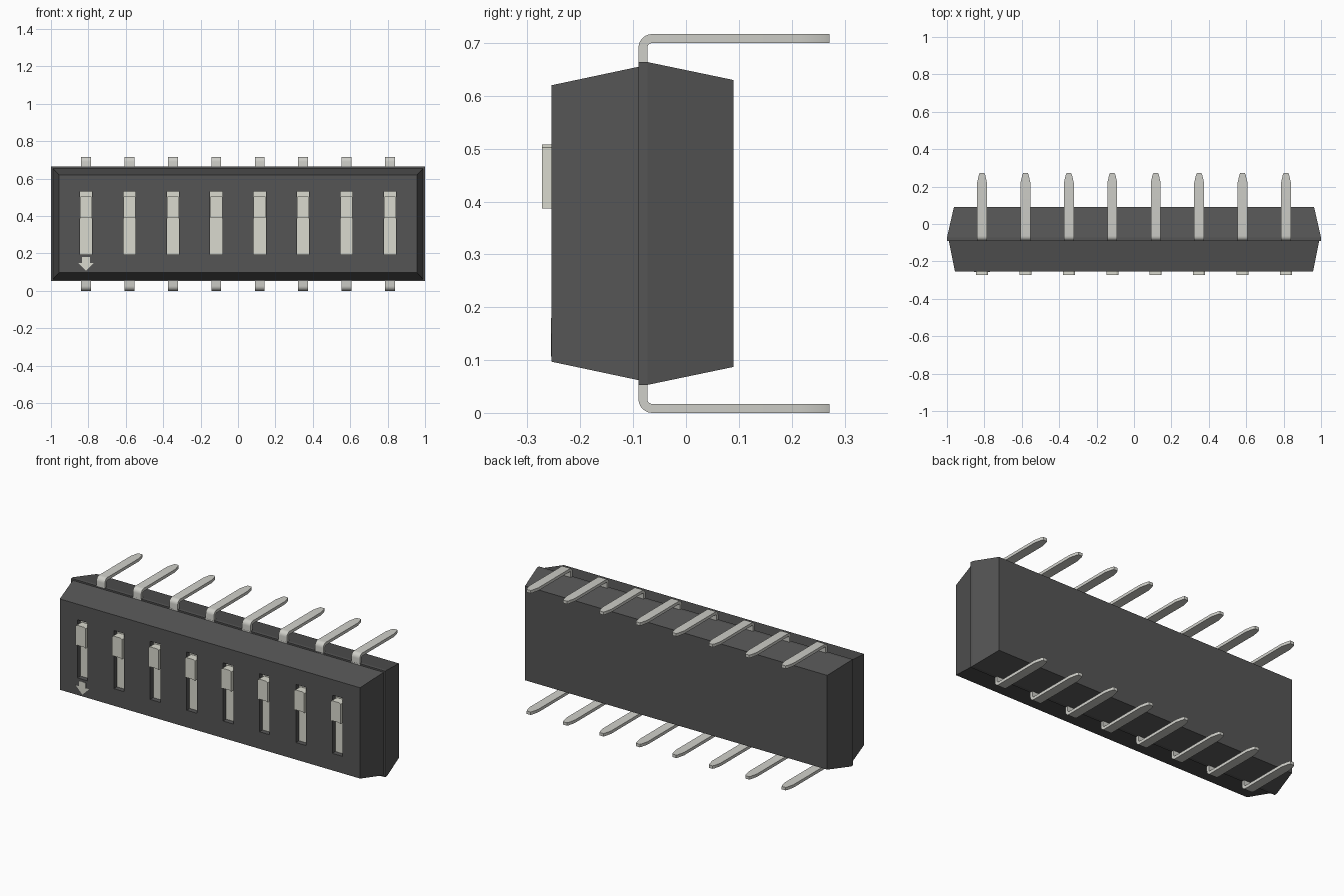
import bpy, bmesh, math

if "Cube" in bpy.data.objects:
    bpy.data.objects.remove(bpy.data.objects["Cube"])

MID = 0.3585                      # height of the horizontal symmetry plane
XS = [-0.8125 + i * 1.625 / 7 for i in range(8)]


def material(name, c):
    m = bpy.data.materials.new(name)
    m.diffuse_color = (*c, 1)
    m.use_nodes = True
    m.node_tree.nodes["Principled BSDF"].inputs["Base Color"].default_value = m.diffuse_color
    return m


DARK = material("dark_plastic", (0.09, 0.09, 0.09))
LIGHT = material("pale_plastic", (0.70, 0.70, 0.62))
METAL = material("tin", (0.62, 0.62, 0.58))


def loft(name, rings, mat):
    """Closed solid through a list of equal-length point rings."""
    bm = bmesh.new()
    vs = [[bm.verts.new(p) for p in r] for r in rings]
    n = len(rings[0])
    for a, b in zip(vs, vs[1:]):
        for i in range(n):
            j = (i + 1) % n
            bm.faces.new((a[i], a[j], b[j], b[i]))
    bm.faces.new(vs[0])
    bm.faces.new(vs[-1])
    bmesh.ops.recalc_face_normals(bm, faces=bm.faces)
    me = bpy.data.meshes.new(name)
    bm.to_mesh(me)
    bm.free()
    ob = bpy.data.objects.new(name, me)
    bpy.context.collection.objects.link(ob)
    me.materials.append(mat)
    return ob


def rect(y, hx, z0, z1, cx=0):
    return [(cx - hx, y, z0), (cx + hx, y, z0), (cx + hx, y, z1), (cx - hx, y, z1)]


def extrude_xz(name, pts, cx, y0, y1, mat):
    return loft(name, [[(cx + x, y, z) for x, z in pts] for y in (y0, y1)], mat)


# housing: two tapered halves with a small step at the seam
housing = loft("housing", [
    rect(-0.255, 0.957, 0.097, 0.620),
    rect(-0.09, 0.99, 0.062, 0.655),
    rect(-0.09, 1.0, 0.053, 0.664),
    rect(-0.073, 1.0, 0.053, 0.664),
    rect(0.09, 0.963, 0.087, 0.630)], DARK)

# switch slots cut into the front face
for i, x in enumerate(XS):
    cutter = loft(f"slot_cutter_{i}", [rect(-0.30, 0.0325, 0.195, 0.53, x),
                                       rect(-0.222, 0.0325, 0.195, 0.53, x)], DARK)
    mod = housing.modifiers.new("slot", 'BOOLEAN')
    mod.object = cutter
    mod.operation = 'DIFFERENCE'
    mod.solver = 'EXACT'
    cutter.hide_render = True
    cutter.hide_viewport = True
    cutter.display_type = 'WIRE'
bpy.context.view_layer.update()
dg = bpy.context.evaluated_depsgraph_get()
housing.modifiers.update()
baked = bpy.data.meshes.new_from_object(housing.evaluated_get(dg))
housing.modifiers.clear()
housing.data = baked
for ob in [o for o in bpy.data.objects if o.name.startswith("slot_cutter")]:
    bpy.data.objects.remove(ob)

# sliders: pale slot floor and a raised knob with clipped upper corners
for i, x in enumerate(XS):
    loft(f"slot_floor_{i}", [rect(-0.227, 0.0325, 0.195, 0.53, x),
                             rect(-0.221, 0.0325, 0.195, 0.53, x)], LIGHT)
    knob = [(-0.032, 0.387), (-0.022, 0.393), (0.022, 0.393), (0.032, 0.387),
            (0.032, 0.502), (0.022, 0.508), (-0.022, 0.508), (-0.032, 0.502)]
    extrude_xz(f"knob_{i}", knob, x, -0.273, -0.226, LIGHT)

# direction arrow on the front face
arrow = [(-0.021, 0.18), (-0.021, 0.15), (-0.043, 0.15), (0, 0.107),
         (0.043, 0.15), (0.021, 0.15), (0.021, 0.18)]
extrude_xz("direction_arrow", arrow, XS[0], -0.2558, -0.25, LIGHT)

# bent pin: stations of (outer y, outer z, inner y, inner z, half width)
W, R, T, TOP = 0.0265, 0.026, 0.017, 0.717
stations = [(-0.09, 0.64, -0.09 + T, 0.64, W)]
for k in range(7):
    a = math.radians(180 - 15 * k)
    c, s = math.cos(a), math.sin(a)
    cy, cz = -0.09 + R, TOP - R
    stations.append((cy + R * c, cz + R * s, cy + (R - T) * c, cz + (R - T) * s, W))
for y, hw in ((0.22, W), (0.262, 0.017), (0.272, 0.012)):
    stations.append((y, TOP, y, TOP - T, hw))

for label, flip in (("upper", False), ("lower", True)):
    for i, x in enumerate(XS):
        rings = []
        for yo, zo, yi, zi, hw in stations:
            if flip:
                zo, zi = 2 * MID - zo, 2 * MID - zi
            rings.append([(x - hw, yo, zo), (x + hw, yo, zo),
                          (x + hw, yi, zi), (x - hw, yi, zi)])
        pin = loft(f"{label}_pin_{i}", rings, METAL)
        bpy.ops.object.select_all(action='DESELECT')
        pin.select_set(True)
        bpy.context.view_layer.objects.active = pin
        bpy.ops.object.shade_smooth_by_angle(angle=math.radians(20))
